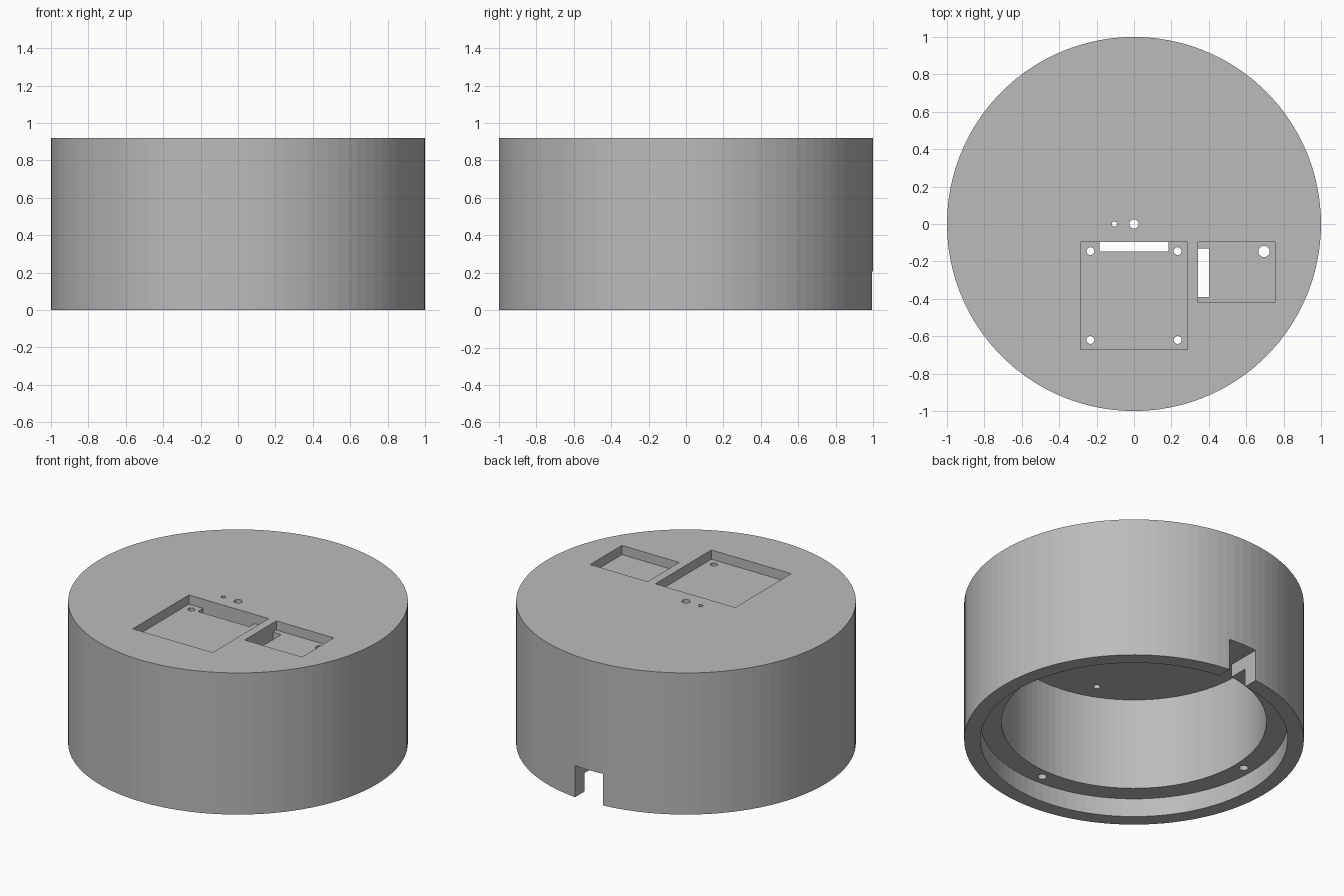
import bpy
import bmesh
from mathutils import Matrix, Vector

cube = bpy.data.objects.get("Cube")
if cube:
    bpy.data.objects.remove(cube, do_unlink=True)

HEIGHT, CEILING, LEDGE = 0.92, 0.72, 0.12
POCKET_FLOOR = HEIGHT - 0.06
SIDES = 100

grey = bpy.data.materials.new("plain grey")
grey.use_nodes = True
grey.diffuse_color = (0.5, 0.5, 0.5, 1)
grey.node_tree.nodes["Principled BSDF"].inputs["Base Color"].default_value = (0.5, 0.5, 0.5, 1)


def make_object(name, bm):
    mesh = bpy.data.meshes.new(name)
    bm.to_mesh(mesh)
    bm.free()
    mesh.materials.append(grey)
    obj = bpy.data.objects.new(name, mesh)
    bpy.context.collection.objects.link(obj)
    return obj


def cylinder(name, radius, z0, z1, x=0, y=0, sides=SIDES):
    bm = bmesh.new()
    bmesh.ops.create_cone(bm, cap_ends=True, segments=sides, radius1=radius, radius2=radius,
                          depth=z1 - z0, matrix=Matrix.Translation((x, y, (z0 + z1) / 2)))
    return make_object(name, bm)


def box(name, x0, x1, y0, y1, z0, z1):
    low, high = Vector((x0, y0, z0)), Vector((x1, y1, z1))
    bm = bmesh.new()
    bmesh.ops.create_cube(bm, size=1, matrix=Matrix.Translation((low + high) / 2)
                          @ Matrix.Diagonal((*(high - low), 1)))
    return make_object(name, bm)


# Round housing, hollowed out from below
housing = cylinder("round_housing", 1, 0, HEIGHT)
cutters = [
    cylinder("lid_recess", 0.905, -0.1, LEDGE),
    cylinder("main_cavity", 0.78, -0.2, CEILING),
    box("cable_notch", -0.1, 0.1, 0.6, 1.2, -0.3, 0.205),
    # Pockets in the top face, each with a slot through its floor
    box("large_pocket", -0.287, 0.287, -0.67, -0.095, POCKET_FLOOR, 1.1),
    box("large_slot", -0.185, 0.185, -0.147, -0.095, 0.6, 1.0),
    box("small_pocket", 0.342, 0.755, -0.42, -0.095, POCKET_FLOOR, 1.1),
    box("small_slot", 0.342, 0.402, -0.39, -0.13, 0.6, 1.0),
]

# Holes through the top
top_holes = [(0, 0, 0.025), (-0.105, 0, 0.014), (0.695, -0.147, 0.03)]
top_holes += [(x, y, 0.021) for x in (-0.233, 0.233) for y in (-0.145, -0.62)]
for x, y, radius in top_holes:
    cutters.append(cylinder("top_hole", radius, 0.5, 1.2, x, y, 24))

# Blind screw holes in the ledge
for x, y in ((0.842, 0), (-0.842, 0), (0, -0.842)):
    cutters.append(cylinder("ledge_hole", 0.027, 0.05, 0.32, x, y, 24))

# Cut every opening, then discard its cutter
bpy.context.view_layer.objects.active = housing
for cutter in cutters:
    cutter.hide_render = True
    cut = housing.modifiers.new(cutter.name, "BOOLEAN")
    cut.operation = "DIFFERENCE"
    cut.solver = "EXACT"
    cut.object = cutter
    bpy.ops.object.modifier_apply(modifier=cut.name)
    bpy.data.objects.remove(cutter, do_unlink=True)
